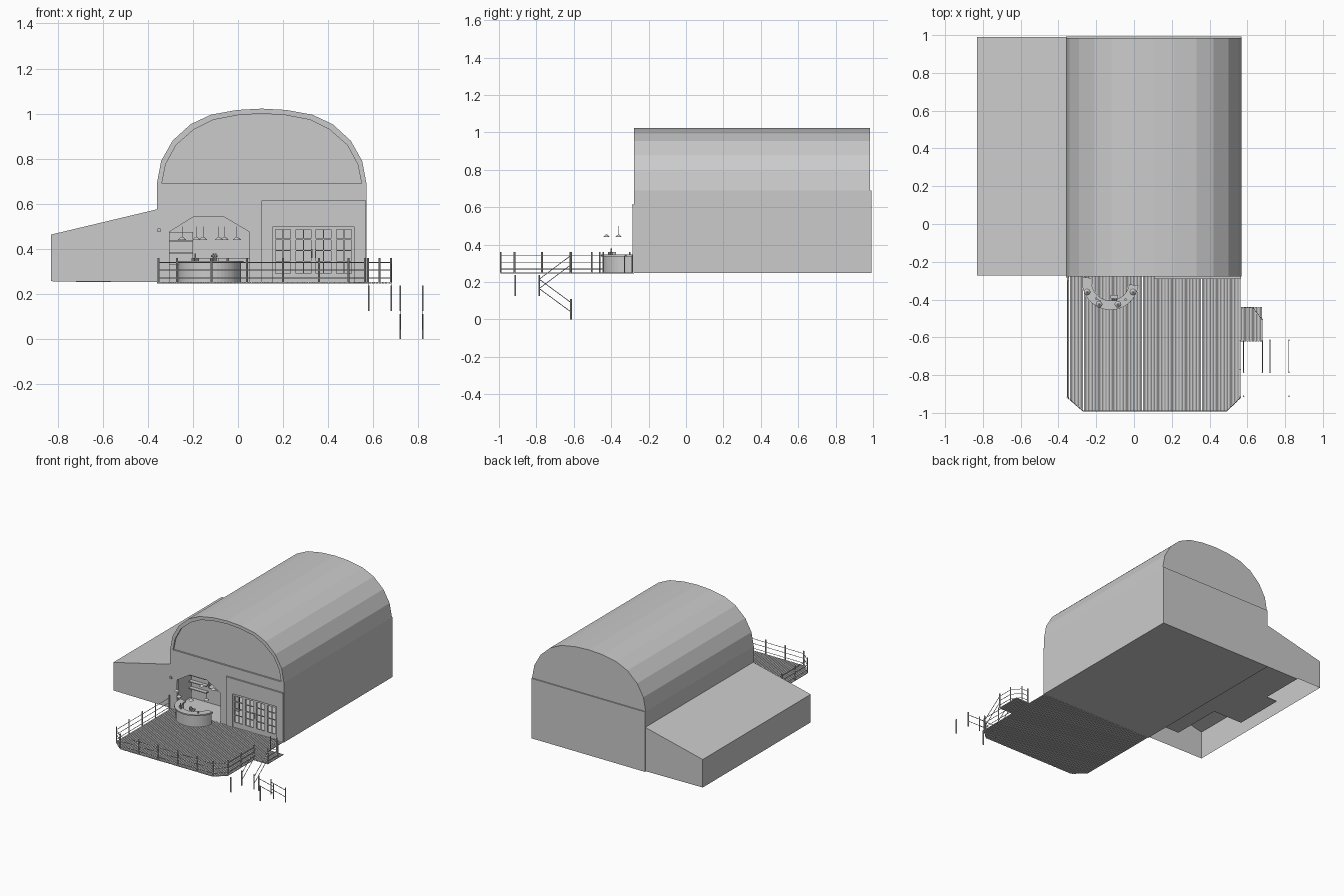
import bpy, bmesh, math
from mathutils import Vector

if "Cube" in bpy.data.objects:
    bpy.data.objects.remove(bpy.data.objects["Cube"])


def finish(bm, name, smooth=False):
    bmesh.ops.recalc_face_normals(bm, faces=bm.faces)
    me = bpy.data.meshes.new(name)
    bm.to_mesh(me)
    bm.free()
    ob = bpy.data.objects.new(name, me)
    bpy.context.collection.objects.link(ob)
    if smooth:
        for p in me.polygons:
            p.use_smooth = len(p.vertices) == 4
    return ob


def add_prism(bm, pts, a, b, axis):
    """Extrude a 2D outline from a to b along y (xz outline) or z (xy outline)."""
    place = (lambda p, d: (p[0], d, p[1])) if axis == 'y' else (lambda p, d: (p[0], p[1], d))
    face = bm.faces.new([bm.verts.new(place(p, a)) for p in pts])
    ext = bmesh.ops.extrude_face_region(bm, geom=[face])['geom']
    vec = Vector(place((0, 0), b - a))
    bmesh.ops.translate(bm, vec=vec, verts=[v for v in ext if isinstance(v, bmesh.types.BMVert)])
    if not face.is_valid:
        return
    if not any(len(e.link_faces) > 1 for e in face.edges):
        bm.faces.new(list(face.verts))


def prism(name, pts, a, b, axis='y'):
    bm = bmesh.new()
    add_prism(bm, pts, a, b, axis)
    return finish(bm, name)


def boxes(name, items):
    bm = bmesh.new()
    for x0, x1, y0, y1, z0, z1 in items:
        add_prism(bm, [(x0, y0), (x1, y0), (x1, y1), (x0, y1)], z0, z1, 'z')
    return finish(bm, name)


def rods(name, segs, r, r2=None, sides=8):
    bm = bmesh.new()
    for p, q in segs:
        p, q = Vector(p), Vector(q)
        mat = (q - p).to_track_quat('Z', 'Y').to_matrix().to_4x4()
        mat.translation = (p + q) / 2
        bmesh.ops.create_cone(bm, cap_ends=True, segments=sides, radius1=r,
                              radius2=r if r2 is None else r2, depth=(q - p).length, matrix=mat)
    return finish(bm, name)


CX, BASE, EAVE = 0.105, 0.25, 0.69
L, R, FRONT, BACK = -0.36, 0.57, -0.278, 0.993


def arch(half):
    """Mirror a half profile about the hall centre line."""
    return [(CX - d, z) for d, z in half] + [(CX + d, z) for d, z in reversed(half[:-1])]


outer = arch([(.465, .69), (.446, .79), (.395, .88), (.315, .953), (.225, .995), (.11, 1.016), (0, 1.022)])
inner = arch([(.443, .69), (.426, .775), (.38, .86), (.30, .93), (.215, .972), (.105, .993), (0, 1.0)])

# Vaulted roof and gable infills
prism("vault_roof", outer + inner[::-1], -.278, .985)
prism("front_gable", inner, -.266, -.256)
prism("back_gable", inner, .97, .985)

# Front wall with bar opening and doorway notched out
bar_hole = [(-.305, BASE), (-.305, .475), (-.2, .54), (-.06, .54), (.05, .475), (.05, BASE)]
DX0, DX1, DZ = .155, .515, .5
door_hole = [(DX0, BASE), (DX0, DZ), (DX1, DZ), (DX1, BASE)]
prism("front_wall", [(L, BASE)] + bar_hole + door_hole + [(R, BASE), (R, EAVE), (L, EAVE)], FRONT, -.258)
prism("door_surround", [(.105, BASE)] + door_hole + [(.567, BASE), (.567, .615), (.105, .615)], -.286, FRONT)

# Remaining hall walls and floor
boxes("hall_walls", [
    (L, L + .015, -.258, BACK, BASE, EAVE), (R - .015, R, -.258, BACK, BASE, EAVE),
    (L + .015, R - .015, BACK - .015, BACK, BASE, EAVE)])
boxes("hall_floor", [(L, R, FRONT, BACK, .247, .253)])

# Door leaves: stiles and glazing bars
leaves = []
w = (DX1 - DX0) / 4
for i in range(4):
    a, b = DX0 + i * w, DX0 + (i + 1) * w
    y = (-.278, -.27)
    leaves += [(a, a + .012, *y, BASE, DZ), (b - .012, b, *y, BASE, DZ),
               (a + .012, b - .012, *y, BASE, .29), (a + .012, b - .012, *y, DZ - .015, DZ)]
    leaves += [(a + .012, b - .012, *y, z, z + .005) for z in (.34, .39, .44)]
    leaves.append(((a + b) / 2 - .002, (a + b) / 2 + .002, *y, .29, DZ - .015))
boxes("door_leaves", leaves)
boxes("door_track", [(.105, .567, -.29, -.286, .607, .615)])

# Lean-to annex, open underneath
annex = [(-.83, .256), (-.83, .463), (L, .575), (L, .252)]
bm = bmesh.new()
add_prism(bm, annex, -.272, .99, 'y')
bmesh.ops.recalc_face_normals(bm, faces=bm.faces)
bmesh.ops.delete(bm, geom=[f for f in bm.faces if f.normal.z < -.9], context='FACES_ONLY')
finish(bm, "annex_shell")
boxes("annex_floor", [(-.63, L, .66, .985, .253, .258), (-.72, -.48, .28, .66, .253, .258),
                      (-.48, L, -.1, .66, .253, .258)])

# Deck planks, trimmed to the chamfered front corners
bm = bmesh.new()
X0, X1, N = -.355, .567, 62


def deck_front(x):
    return max(-.993, -.92 - (x - X0) * .86, -.92 - (X1 - x) * .96)


step = (X1 - X0) / N
for i in range(N):
    a, b = X0 + i * step, X0 + (i + 1) * step - .003
    add_prism(bm, [(a, deck_front(a)), (b, deck_front(b)), (b, FRONT), (a, FRONT)], .246, .252, 'z')
for i in range(8):
    a = X1 + i * .0143
    b = a + .0115
    add_prism(bm, [(a, -.622), (b, -.622), (b, -.44), (a, -.44)], .246, .252, 'z')
finish(bm, "deck_planks")

# Deck railing: posts with three rails
left_run = [(-.352, y) for y in (-.3, -.46, -.615, -.77, -.917)]
front_run = [(x, -.99) for x in (-.27, -.118, .04, .2, .36, .49)]
right_run = [(.563, y) for y in (-.917, -.77, -.618)]
landing = [(.577, -.443), (.628, -.443), (.679, -.505), (.679, -.618)]
paths = [left_run + front_run + right_run, landing]
posts, rails = [], []
for path in paths:
    posts += [((x, y, BASE), (x, y, .36)) for x, y in path]
    for p, q in zip(path, path[1:]):
        rails += [((*p, z), (*q, z)) for z in (.27, .305, .34)]
rods("deck_posts", posts, .0042)
rods("deck_rails", rails, .002, sides=6)

# Stair posts and sloping handrails
stair_posts = [((x, y, .125), (x, y, .236)) for x, y in
               [(.58, -.785), (.68, -.785), (.72, -.785), (.82, -.785), (.58, -.912), (.82, -.912)]]
stair_posts += [((x, -.615, 0), (x, -.615, .11)) for x in (.72, .82)]
rods("stair_posts", stair_posts, .0042)
slopes = []
for dz in (0, -.05):
    slopes += [((x, -.618, .34 + dz), (x, -.785, .215 + dz)) for x in (.58, .68)]
    slopes += [((x, -.785, .215 + dz), (x, -.615, .09 + dz)) for x in (.72, .82)]
rods("stair_rails", slopes, .002, sides=6)


# Curved bar counter
def ring(r0, r1, a0, a1, n=24):
    ang = [math.radians(a0 + (a1 - a0) * i / n) for i in range(n + 1)]
    c = (-.125, -.305)
    return [(c[0] + r1 * math.cos(t), c[1] + r1 * math.sin(t)) for t in ang] + \
           [(c[0] + r0 * math.cos(t), c[1] + r0 * math.sin(t)) for t in reversed(ang)]


prism("counter_body", ring(.115, .14, 172, 350), BASE, .336, 'z')
prism("counter_top", ring(.1, .15, 170, 352), .336, .346, 'z')

# Beer taps and glasses on the counter
rods("counter_taps", [((-.11, -.4, .346), (-.11, -.4, .378)), ((-.1, -.4, .346), (-.1, -.4, .378)),
                      ((-.12, -.4, .368), (-.09, -.4, .368)), ((-.19, -.4, .346), (-.19, -.4, .38))], .004)
rods("glasses", [((x, y, .346), (x, y, .36)) for x, y in [(-.2, -.395), (-.045, -.4), (-.18, -.41)]], .006)
boxes("tap_block", [(-.125, -.085, -.395, -.375, .346, .36)])

# Pendant lamps over the bar
lamps = [(-.248, -.36), (-.185, -.425), (-.085, -.425), (-.005, -.36), (-.155, -.2), (-.06, -.2)]
rods("lamp_shades", [((x, y, .44), (x, y, .453)) for x, y in lamps], .018, .004, 12)
rods("lamp_cords", [((x, y, .453), (x, y, .5)) for x, y in lamps], .0012, sides=6)

# Back bar partition with shelves
boxes("back_bar", [(-.34, -.2, -.06, -.05, BASE, .475), (-.2, .05, -.06, -.05, BASE, .36)])
boxes("back_shelves", [(-.34, -.2, -.09, -.06, z, z + .006) for z in (.33, .38, .43)])

# Small wall lamp and door handles
boxes("wall_lamp", [(-.358, -.345, -.287, FRONT, .475, .49)])
boxes("door_handles", [(x, x + .004, -.285, -.278, .36, .4) for x in (.327, .341)])
